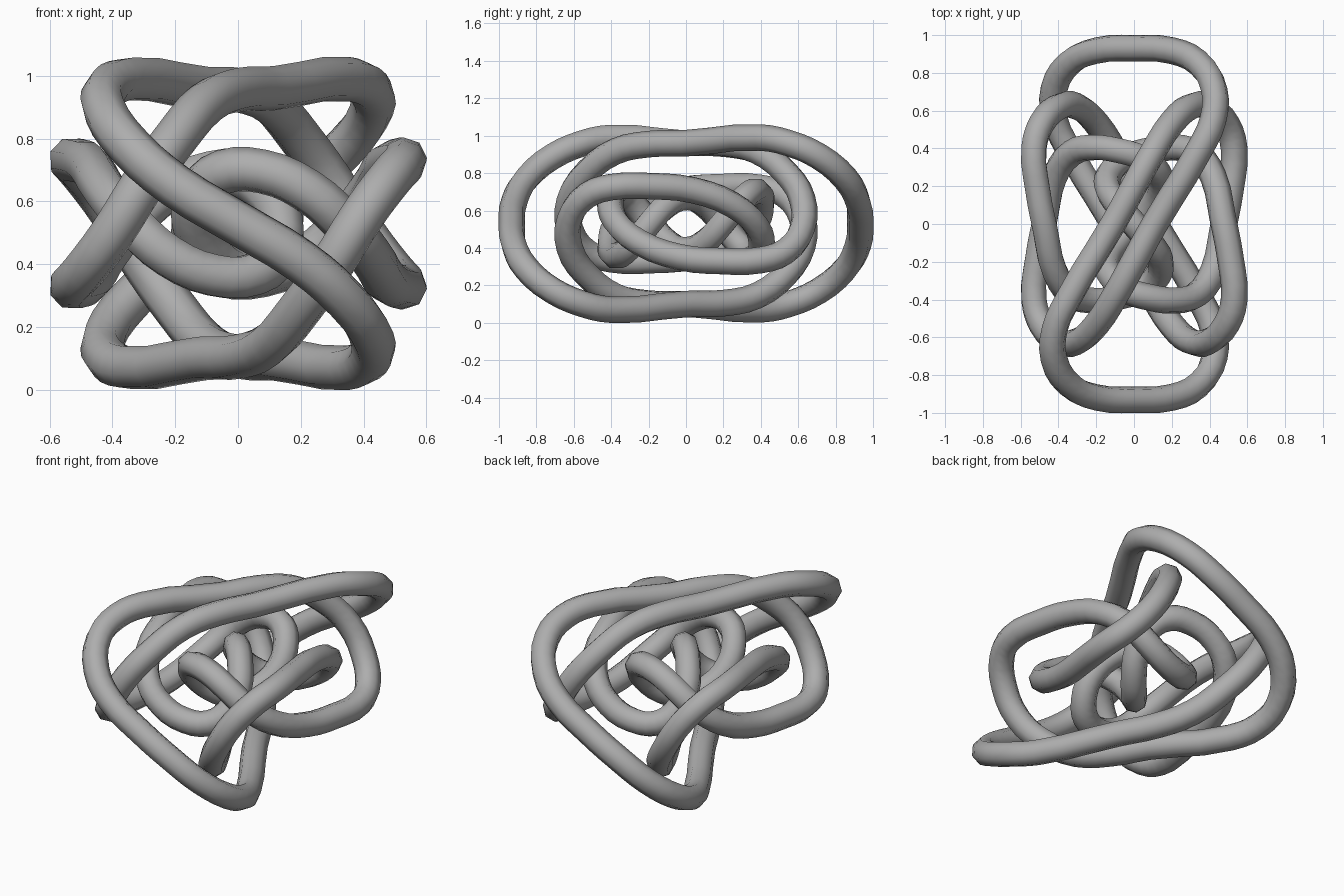
import bpy
from mathutils import Vector

old = bpy.data.objects.get("Cube")
if old:
    bpy.data.objects.remove(old, do_unlink=True)

CENTRE_Z = 0.53
TUBE_RADIUS = 0.071

# Quarter of the knot path, from the y axis to the z axis
quarter = [Vector(p) for p in (
    (0, -.931, 0), (-.2, -.918, .12), (-.34, -.853, .24), (-.425, -.71, .36),
    (-.418, -.55, .43), (-.35, -.4, .46), (-.11, 0, .43), (0, .2, .425),
    (.1, .38, .385), (.2, .535, .27), (.3, .622, .13), (.4, .62, -.03),
    (.49, .53, -.15), (.53, .4, -.195), (.51, .18, -.2), (.47, -.03, -.18),
    (.42, -.25, -.1), (.33, -.375, .01), (.22, -.405, .105), (.08, -.388, .165),
    (-.05, -.345, .163), (-.125, -.275, .1), (-.14, -.195, 0),
    (-.085, -.1, -.1), (0, 0, -.142))]


def turned(points, sx, sy, sz):
    return [Vector((p.x * sx, p.y * sy, p.z * sz)) for p in points]


# Half turns about the axes complete the closed path
half = quarter + turned(quarter[-2::-1], -1, -1, 1)
path = half + turned(half[-2:0:-1], -1, 1, -1)

# Eight-sided tube along the path
curve = bpy.data.curves.new("knot_tube", "CURVE")
curve.dimensions = "3D"
curve.resolution_u = 3
curve.bevel_depth = TUBE_RADIUS
curve.bevel_resolution = 2
spline = curve.splines.new("BEZIER")
spline.bezier_points.add(len(path) - 1)
for point, co in zip(spline.bezier_points, path):
    point.co = co + Vector((0, 0, CENTRE_Z))
    point.handle_left_type = point.handle_right_type = "AUTO"
spline.use_cyclic_u = True

knot = bpy.data.objects.new("knot_tube", curve)
bpy.context.collection.objects.link(knot)
bpy.ops.object.select_all(action="DESELECT")
knot.select_set(True)
bpy.context.view_layer.objects.active = knot
bpy.ops.object.convert(target="MESH")
bpy.ops.object.shade_smooth()

# Plain grey finish
grey = bpy.data.materials.new("plain_grey")
grey.use_nodes = True
colour = (0.42, 0.42, 0.42, 1)
grey.diffuse_color = colour
grey.node_tree.nodes["Principled BSDF"].inputs["Base Color"].default_value = colour
knot = bpy.context.view_layer.objects.active
knot.data.materials.clear()
knot.data.materials.append(grey)
